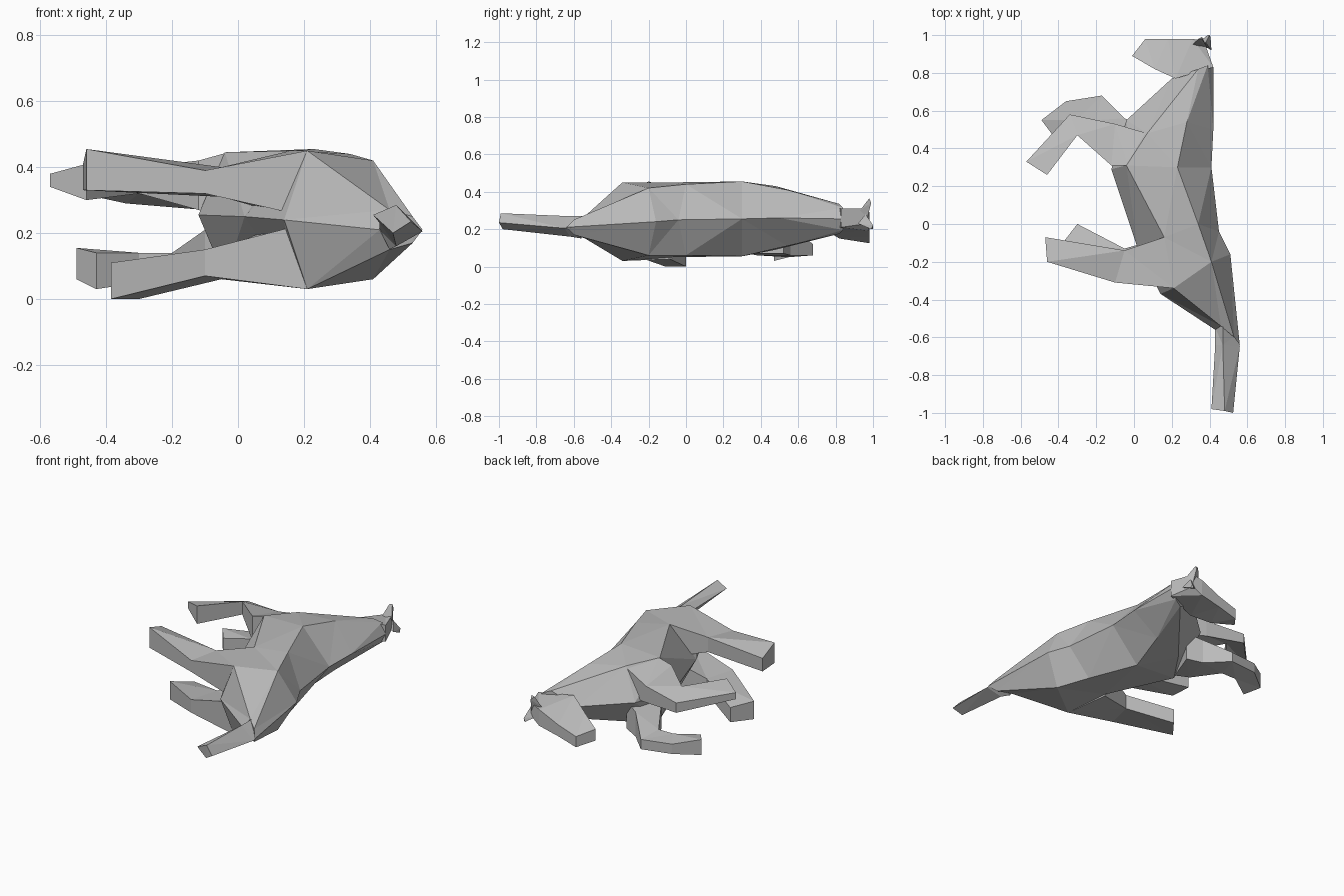
import bpy
import bmesh

default_cube = bpy.data.objects.get("Cube")
if default_cube:
    bpy.data.objects.remove(default_cube, do_unlink=True)

# One plain grey coat colour
grey = bpy.data.materials.new("coat_grey")
grey.use_nodes = True
grey_colour = (0.5, 0.5, 0.5, 1)
grey.diffuse_color = grey_colour
grey.node_tree.nodes["Principled BSDF"].inputs["Base Color"].default_value = grey_colour


def loft(name, rings):
    """Skin a list of equal rings into one closed, flat shaded part."""
    mesh = bpy.data.meshes.new(name)
    bm = bmesh.new()
    loops = [[bm.verts.new(point) for point in ring] for ring in rings]
    count = len(loops[0])
    for first, second in zip(loops, loops[1:]):
        for i in range(count):
            j = (i + 1) % count
            bm.faces.new((first[i], first[j], second[j], second[i]))
    bm.faces.new(loops[0])
    bm.faces.new(loops[-1])
    bmesh.ops.triangulate(bm, faces=bm.faces[:], quad_method='SHORT_EDGE')
    bmesh.ops.recalc_face_normals(bm, faces=bm.faces[:])
    bm.to_mesh(mesh)
    bm.free()
    mesh.materials.append(grey)
    part = bpy.data.objects.new(name, mesh)
    bpy.context.collection.objects.link(part)
    return part


def body_ring(middle, spine, back, flank, belly):
    """Six sided section, mirrored about the animal's own middle plane."""
    def side(point, sign):
        x, y, half = point
        return (x, y, middle + sign * half)
    return [(*spine, middle), side(back, 1), side(flank, 1),
            (*belly, middle), side(flank, -1), side(back, -1)]


def slab_ring(front, rear):
    """Four sided section: two upright edges, each given as x, y, low, high."""
    (fx, fy, f_low, f_high), (rx, ry, r_low, r_high) = front, rear
    return [(fx, fy, f_low), (fx, fy, f_high), (rx, ry, r_high), (rx, ry, r_low)]


def limb(name, sections):
    return loft(name, [slab_ring(*section) for section in sections])


# Torso and neck, from tail root to poll
loft("torso_and_neck", [
    body_ring(.21, (.56, -.64), (.53, -.6, .04), (.46, -.54, .06), (.43, -.56)),
    body_ring(.24, (.51, -.16), (.41, -.2, .18), (.21, -.34, .21), (.14, -.37)),
    body_ring(.25, (.45, -.04), (.34, 0, .19), (.16, -.07, .2), (.02, -.13)),
    body_ring(.255, (.41, .3), (.23, .3, .2), (-.04, .31, .19), (-.12, .29)),
    body_ring(.26, (.42, .5), (.28, .54, .15), (.07, .48, .17), (-.04, .55)),
    body_ring(.255, (.42, .83), (.39, .84, .06), (.34, .82, .08), (.2, .77)),
])

# Tail, a flattened diamond
loft("tail", [
    [(.55, -.58, .21), (.47, -.53, .27), (.43, -.55, .21), (.46, -.56, .15)],
    [(.56, -.65, .205), (.47, -.64, .27), (.43, -.64, .23), (.48, -.62, .16)],
    [(.525, -1, .235), (.48, -.99, .285), (.41, -.98, .255), (.47, -.98, .2)],
])

# Head, tapering and dropping from poll to muzzle
limb("head", [
    ((.42, .83, .21, .31), (.37, .97, .23, .31)),
    ((.22, .77, .18, .32), (.31, .98, .19, .29)),
    ((.11, .82, .15, .26), (.18, .98, .16, .23)),
    ((-.01, .89, .15, .22), (.06, .98, .125, .19)),
])

# Ears
loft("left_ear", [
    [(.31, .95, .29), (.39, .93, .3), (.37, .97, .26)],
    [(.34, .98, .36), (.36, .98, .365), (.36, .99, .34)],
])
loft("right_ear", [
    [(.34, .96, .23), (.41, .92, .23), (.38, .96, .28)],
    [(.39, 1, .2), (.405, .99, .2), (.4, 1, .22)],
])

# Hind legs, thigh to hoof
limb("upper_hind_leg", [
    ((.16, -.07, .25, .45), (.21, -.34, .25, .45)),
    ((-.05, -.14, .31, .4), (-.1, -.31, .32, .39)),
    ((-.47, -.07, .33, .41), (-.46, -.2, .33, .455)),
])
limb("lower_hind_leg", [
    ((.16, -.07, .04, .24), (.21, -.34, .03, .23)),
    ((-.05, -.13, .06, .15), (-.1, -.31, .07, .15)),
    ((-.3, 0, 0, .09), (-.385, -.11, 0, .11)),
])

# Front legs, shoulder to hoof
limb("upper_front_leg", [
    ((.07, .48, .25, .42), (-.03, .31, .25, .445)),
    ((-.1, .53, .27, .37), (-.12, .31, .27, .42)),
    ((-.34, .58, .29, .35), (-.3, .47, .32, .4)),
    ((-.57, .33, .34, .38), (-.46, .26, .3, .41)),
])
limb("lower_front_leg", [
    ((.04, .52, .07, .24), (-.03, .33, .07, .24)),
    ((-.05, .56, .06, .21), (-.1, .38, .06, .21)),
    ((-.17, .68, .06, .12), (-.2, .55, .05, .14)),
    ((-.36, .65, .07, .13), (-.3, .55, .05, .14)),
    ((-.49, .55, .06, .155), (-.43, .47, .03, .14)),
])
